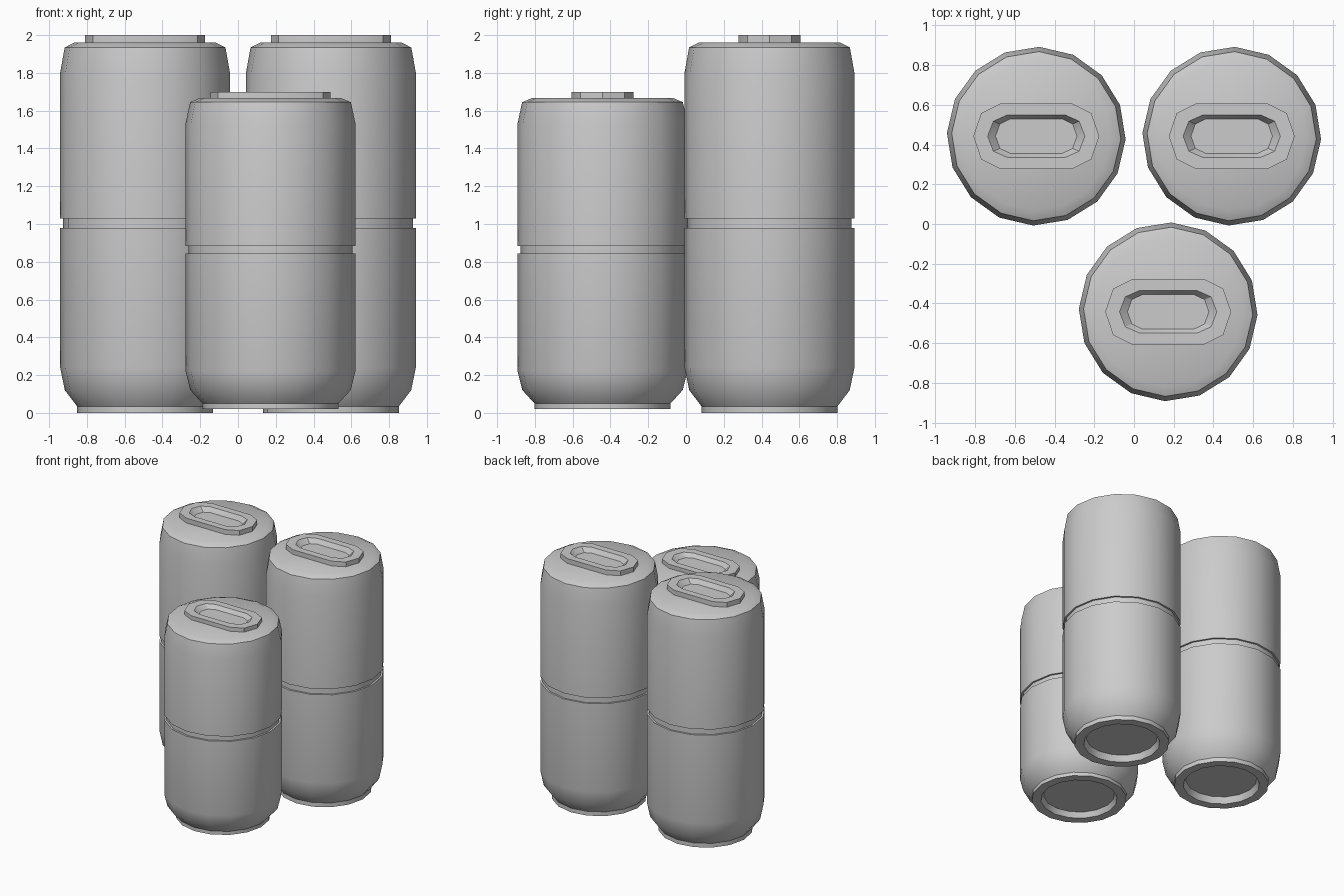
import bpy, bmesh
from math import sin, cos, pi, radians

if "Cube" in bpy.data.objects:
    bpy.data.objects.remove(bpy.data.objects["Cube"])


def loft(name, loops, location, z_scale):
    """Skin a stack of loops and cap both ends."""
    bm = bmesh.new()
    rings = [[bm.verts.new(p) for p in loop] for loop in loops]
    for a, b in zip(rings, rings[1:]):
        n = len(a)
        for i in range(n):
            j = (i + 1) % n
            bm.faces.new((a[i], a[j], b[j], b[i]))
    bm.faces.new(rings[0][::-1])
    bm.faces.new(rings[-1])
    bmesh.ops.recalc_face_normals(bm, faces=bm.faces)
    mesh = bpy.data.meshes.new(name)
    bm.to_mesh(mesh)
    bm.free()
    obj = bpy.data.objects.new(name, mesh)
    bpy.context.collection.objects.link(obj)
    obj.location = location
    obj.scale.z = z_scale
    bpy.ops.object.select_all(action='DESELECT')
    obj.select_set(True)
    bpy.context.view_layer.objects.active = obj
    bpy.ops.object.shade_smooth_by_angle(angle=radians(30))
    return obj


def circle(r, z, sides=16, turn=radians(-2)):
    return [(r * cos(turn + 2 * pi * i / sides),
             r * sin(turn + 2 * pi * i / sides), z) for i in range(sides)]


def slot(half_x, half_y, z, straight=0.18):
    """Ten-sided rounded slot outline, long in x."""
    pts = []
    for side, start in ((1, -90), (-1, 90)):
        for k in range(5):
            t = radians(start + 45 * k)
            pts.append((side * straight + (half_x - straight) * cos(t),
                        half_y * sin(t), z))
    return pts


# Radius and height: hollow foot, lower shell, groove, upper shell, lid
BODY = [(0.27, 0.05), (0.29, 0.0), (0.36, 0.0), (0.36, 0.035),
        (0.425, 0.12), (0.45, 0.24), (0.45, 0.98), (0.435, 0.98),
        (0.435, 1.028), (0.45, 1.028), (0.45, 1.8), (0.426, 1.934),
        (0.375, 1.96)]


def canister(label, x, y, z, z_scale):
    loft(label + "_body", [circle(r, h) for r, h in BODY], (x, y, z), z_scale)
    # Raised rim with a tapered recess
    loft(label + "_lid_rim",
         [slot(0.317, 0.165, 1.955), slot(0.317, 0.165, 2.0),
          slot(0.245, 0.107, 2.0, 0.145), slot(0.205, 0.087, 1.962, 0.13)],
         (x, y, z), z_scale)


canister("left_tall_canister", -0.492, 0.442, 0, 1)
canister("right_tall_canister", 0.492, 0.442, 0, 1)
canister("front_short_canister", 0.172, -0.442, 0.02, 0.84)
